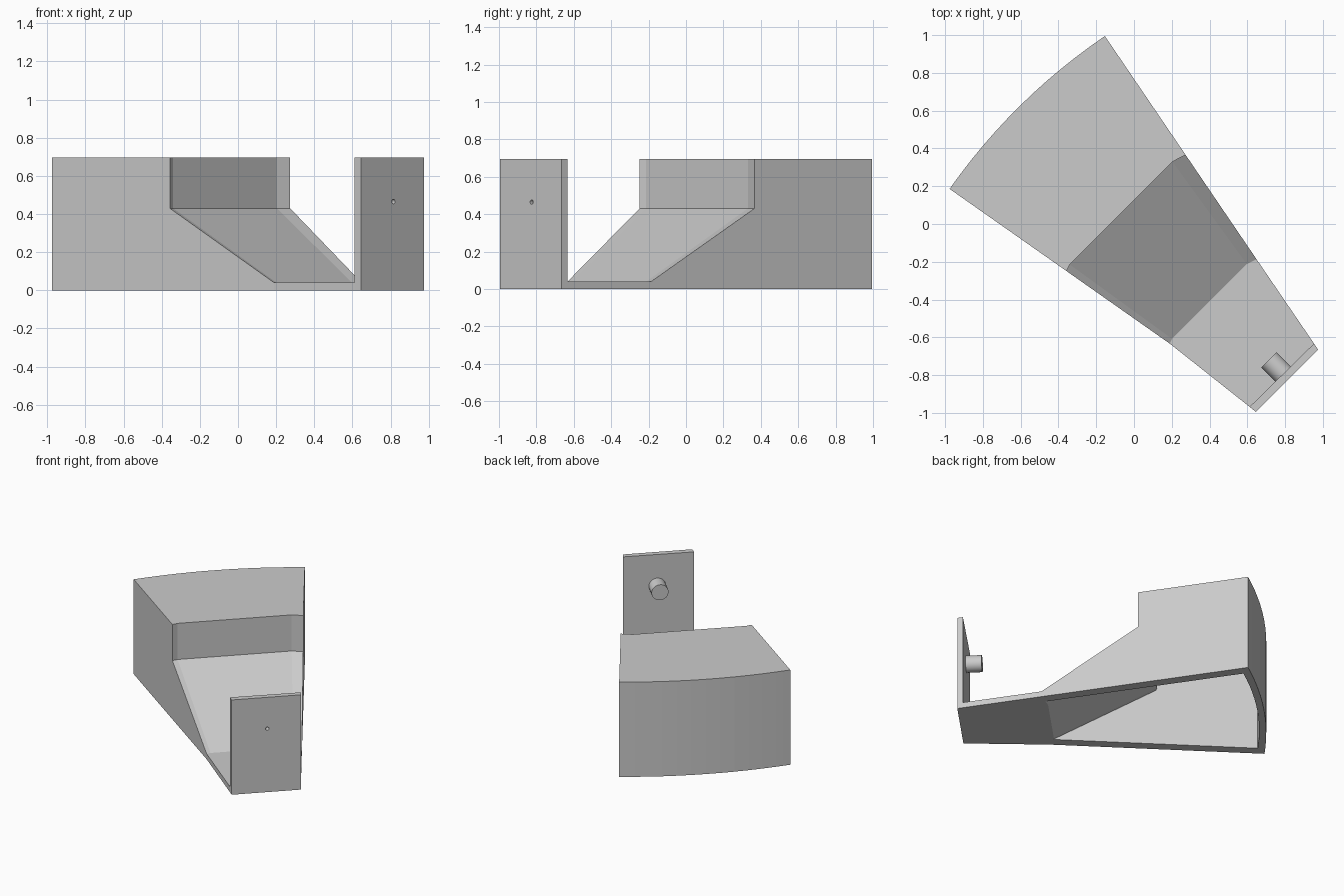
import bpy, bmesh
from math import radians, sin, cos
from mathutils import Vector

default = bpy.data.objects.get("Cube")
if default:
    bpy.data.objects.remove(default)

# Single light grey material
GREY = (0.6, 0.6, 0.6, 1)
grey = bpy.data.materials.new("light_grey")
grey.use_nodes = True
grey.diffuse_color = GREY
grey.node_tree.nodes["Principled BSDF"].inputs["Base Color"].default_value = GREY

APEX = Vector((1.65, -1.66))      # where both side walls would meet
A0, A1 = 35.1, 55.8               # side wall angles, degrees
STEPS = 12
ANGLES = sorted([A0 + (A1 - A0) * i / STEPS for i in range(STEPS + 1)] + [36, 54])
TOP, FLOOR, WALL = 0.695, 0.04, 0.07


def direction(a):
    return Vector((-cos(radians(a)), sin(radians(a))))


def faceted(r, a):
    """Radius of a twenty-sided ring at angle a."""
    return r * cos(radians(9)) / cos(radians((a - 36) % 18 - 9))


def make_object(name, bm):
    bmesh.ops.recalc_face_normals(bm, faces=bm.faces)
    mesh = bpy.data.meshes.new(name)
    bm.to_mesh(mesh)
    bm.free()
    mesh.materials.append(grey)
    ob = bpy.data.objects.new(name, mesh)
    bpy.context.collection.objects.link(ob)
    return ob


def sector(name, profile, shift=0):
    """Sweep a (radius, height, is_faceted) profile between the side walls."""
    bm = bmesh.new()
    origin = APEX + direction((A0 + A1) / 2) * shift
    rings = []
    for a in ANGLES:
        ring = []
        for r, z, flat in profile:
            r -= shift
            p = origin + direction(a) * (faceted(r, a) if flat else r)
            ring.append(bm.verts.new((p.x, p.y, z)))
        rings.append(ring)
    n = len(profile)
    for r1, r2 in zip(rings, rings[1:]):
        for i in range(n):
            j = (i + 1) % n
            bm.faces.new((r1[i], r1[j], r2[j], r2[i]))
    bm.faces.new(rings[0])
    bm.faces.new(rings[-1])
    return make_object(name, bm)


def prism(name, outline, z0, z1):
    bm = bmesh.new()
    base = bm.faces.new([bm.verts.new((p[0], p[1], z0)) for p in outline])
    out = bmesh.ops.extrude_face_region(bm, geom=[base])
    moved = [g for g in out["geom"] if isinstance(g, bmesh.types.BMVert)]
    bmesh.ops.translate(bm, verts=moved, vec=(0, 0, z1 - z0))
    return make_object(name, bm)


def rod(name, start, end, radius, sides):
    start, end = Vector(start), Vector(end)
    bm = bmesh.new()
    bmesh.ops.create_cone(bm, cap_ends=True, segments=sides, radius1=radius,
                          radius2=radius, depth=(end - start).length)
    turn = (end - start).to_track_quat("Z", "Y").to_matrix().to_4x4()
    bm.transform(turn)
    bmesh.ops.translate(bm, verts=bm.verts, vec=(start + end) / 2)
    return make_object(name, bm)


def cut(ob, cutter):
    cutter.hide_render = True
    mod = ob.modifiers.new("cut", "BOOLEAN")
    mod.operation, mod.solver, mod.object = "DIFFERENCE", "EXACT", cutter
    bpy.context.view_layer.objects.active = ob
    bpy.ops.object.modifier_apply(modifier=mod.name)
    bpy.data.objects.remove(cutter)


def smooth(ob, angle):
    bpy.ops.object.select_all(action="DESELECT")
    ob.select_set(True)
    bpy.context.view_layer.objects.active = ob
    bpy.ops.object.shade_smooth_by_angle(angle=radians(angle))


# Rear block with the ramp, hollow and open underneath
FOOT, STEP, BACK = 1.79, 2.46, 3.21
block = sector("block_and_ramp", [
    (FOOT, 0, True), (FOOT, FLOOR, True), (STEP, 0.43, True),
    (STEP, TOP, True), (BACK, TOP, False), (BACK, 0, False)])
cavity = sector("cavity_cutter", [
    (FOOT - 0.02, -0.02, True), (STEP + 0.03, 0.41, True), (STEP + 0.03, TOP - 0.04, True),
    (BACK - 0.045, TOP - 0.04, False), (BACK - 0.045, -0.02, False)], WALL / sin(radians((A1 - A0) / 2)))
cut(block, cavity)

# Flat floor between the ramp and the front plate
outer_right, outer_left = (0.645, -0.995), (0.975, -0.665)
inner_right, inner_left = (0.612, -0.968), (0.953, -0.633)
foot_row = [APEX + direction(a) * faceted(FOOT, a) for a in reversed(ANGLES)]
prism("floor", [inner_right, inner_left] + foot_row, 0, FLOOR)

# Upright front plate with a small pin hole
plate = prism("front_plate", [outer_right, outer_left, inner_left, inner_right], 0, TOP)
PEG_Z = 0.465
cut(plate, rod("hole_cutter", (0.86, -0.87, PEG_Z), (0.76, -0.77, PEG_Z), 0.012, 16))

# Round peg on the inner side of the plate
peg = rod("peg", (0.789, -0.794, PEG_Z), (0.714, -0.719, PEG_Z), 0.057, 32)
smooth(peg, 30)
